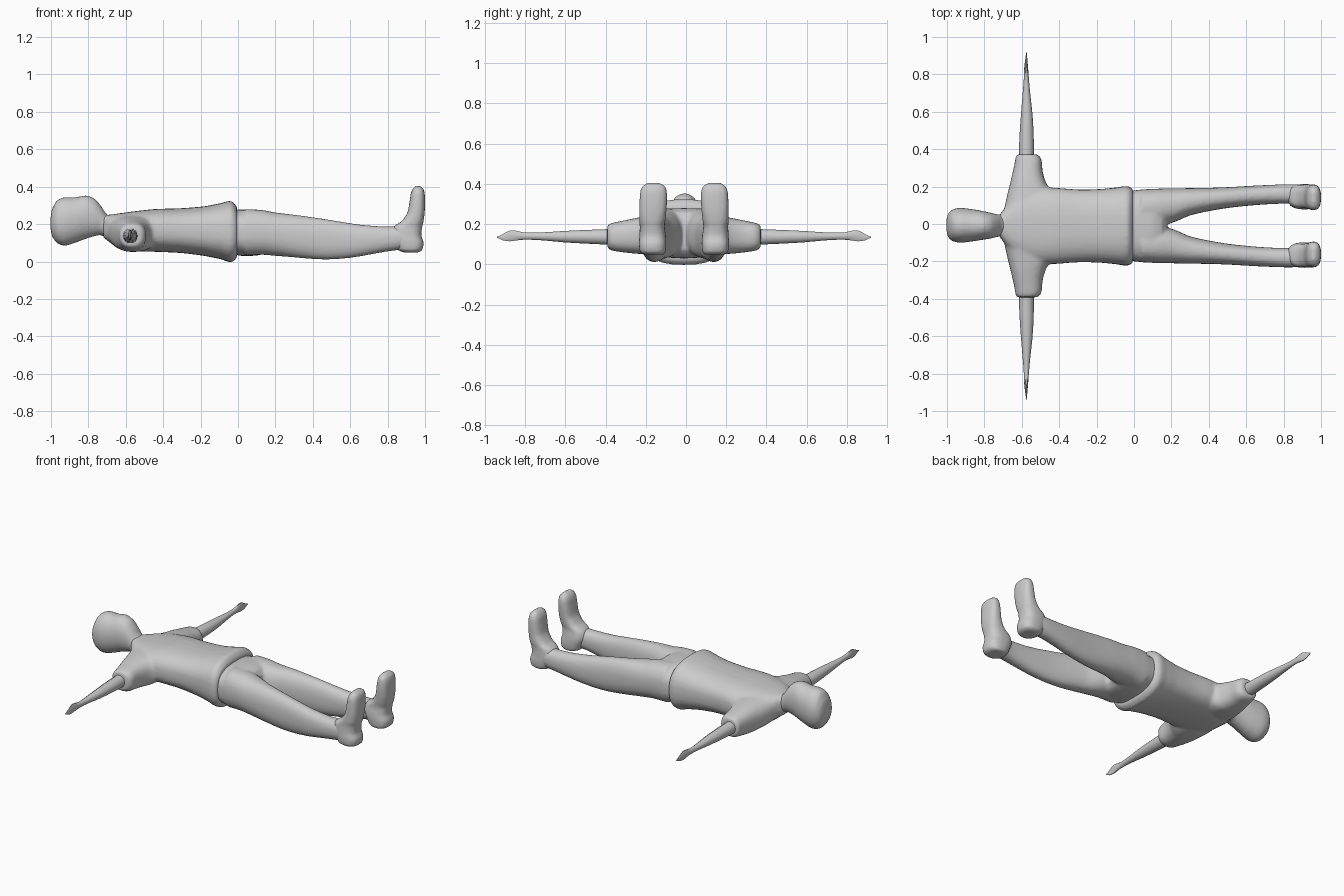
import bpy, bmesh, math

grey = bpy.data.materials.new("plain_grey")
grey.diffuse_color = (0.6, 0.6, 0.6, 1)
MID = -0.01   # y of the symmetry plane


def spline(a, b, c, d, t):
    return 0.5 * (2 * b + (c - a) * t + (2 * a - 5 * b + 4 * c - d) * t * t
                  + (3 * b - a - 3 * c + d) * t ** 3)


def loft(bm, axis, rows, power=2.3, sides=32, steps=5, side=1):
    """Skin rounded sections. Row: (position, low u, high u, low v, high v)."""
    dense = []
    n = len(rows)
    for i in range(n - 1):
        q = [rows[max(i - 1, 0)], rows[i], rows[i + 1], rows[min(i + 2, n - 1)]]
        for s in range(steps):
            t = s / steps
            row = [spline(*(r[k] for r in q), t) for k in range(5)]
            row[0] = q[1][0] + (q[2][0] - q[1][0]) * t
            dense.append(row)
    dense.append(rows[-1])
    rings = []
    for p, u0, u1, v0, v1 in dense:
        ring = []
        for k in range(sides):
            a = 2 * math.pi * k / sides
            c, s = math.cos(a), math.sin(a)
            u = (u0 + u1) / 2 + (u1 - u0) / 2 * math.copysign(abs(c) ** (2 / power), c)
            v = (v0 + v1) / 2 + (v1 - v0) / 2 * math.copysign(abs(s) ** (2 / power), s)
            x, y, z = {"x": (p, u, v), "y": (u, p, v), "z": (u, v, p)}[axis]
            ring.append(bm.verts.new((x, MID + side * y, z)))
        rings.append(ring)
    faces = [bm.faces.new(rings[0]), bm.faces.new(rings[-1][::-1])]
    for r, q in zip(rings, rings[1:]):
        for k in range(sides):
            j = (k + 1) % sides
            faces.append(bm.faces.new((r[k], q[k], q[j], r[j])))
    bmesh.ops.recalc_face_normals(bm, faces=faces)


def finish(name, bm, voxel=0, smooth=0):
    mesh = bpy.data.meshes.new(name)
    bm.to_mesh(mesh)
    bm.free()
    mesh.materials.append(grey)
    ob = bpy.data.objects.new(name, mesh)
    bpy.context.collection.objects.link(ob)
    bpy.context.view_layer.objects.active = ob
    ob.select_set(True)
    if voxel:
        m = ob.modifiers.new("blend", "REMESH")
        m.mode, m.voxel_size = "VOXEL", voxel
        m.use_smooth_shade = True
        m = ob.modifiers.new("soften", "SMOOTH")
        m.iterations = smooth
        bpy.ops.object.modifier_apply(modifier="blend")
        bpy.ops.object.modifier_apply(modifier="soften")
    bpy.ops.object.shade_smooth_by_angle(angle=math.radians(50))
    ob.select_set(False)


# Head and neck, face up
bm = bmesh.new()
loft(bm, "x", [
    (-1.002, -.03, .04, .17, .24), (-.995, -.06, .065, .135, .28),
    (-.97, -.082, .088, .10, .325), (-.93, -.09, .096, .084, .343),
    (-.87, -.084, .09, .10, .343), (-.81, -.075, .08, .122, .353),
    (-.765, -.068, .07, .135, .335), (-.735, -.06, .063, .14, .30),
    (-.70, -.056, .06, .125, .25), (-.64, -.06, .06, .11, .23)], power=2.1)
finish("head", bm, .01, 3)

# Shirt: torso plus tapering sleeves
bm = bmesh.new()
loft(bm, "x", [
    (-.72, -.06, .06, .125, .25), (-.69, -.10, .10, .105, .25),
    (-.64, -.16, .16, .068, .257), (-.56, -.20, .20, .055, .268),
    (-.45, -.205, .205, .052, .28), (-.30, -.195, .195, .045, .285),
    (-.18, -.197, .197, .03, .295), (-.09, -.206, .206, .012, .312),
    (-.04, -.213, .213, -.004, .324), (-.02, -.207, .207, .005, .312),
    (-.005, -.197, .197, .022, .292)], power=2.6)
for side in (-1, 1):
    loft(bm, "y", [
        (.02, -.70, -.42, .08, .25), (.10, -.692, -.43, .06, .25),
        (.18, -.675, -.44, .052, .24), (.23, -.662, -.47, .052, .232),
        (.29, -.648, -.488, .058, .22), (.35, -.636, -.493, .066, .208),
        (.375, -.632, -.505, .075, .20), (.382, -.622, -.52, .085, .19)],
        power=2.5, side=side)
finish("shirt", bm, .01, 5)

# Trousers: hips plus two legs
bm = bmesh.new()
loft(bm, "x", [
    (-.04, -.185, .185, .04, .275), (.02, -.192, .192, .03, .278),
    (.10, -.196, .196, .032, .278), (.15, -.17, .17, .045, .26),
    (.175, -.12, .12, .07, .23)], power=2.7)
for side in (-1, 1):
    loft(bm, "x", [
        (.04, .0, .195, .034, .28), (.13, .002, .199, .036, .275),
        (.20, .015, .20, .03, .262), (.30, .056, .202, .022, .25),
        (.42, .082, .204, .012, .234), (.52, .098, .208, .012, .218),
        (.64, .11, .215, .025, .199), (.75, .117, .22, .045, .189),
        (.83, .118, .222, .058, .187), (.90, .11, .22, .065, .19)],
        power=2.3, side=side)
finish("trousers", bm, .01, 4)

# Feet, toes pointing up
for side, tag in ((-1, "front"), (1, "back")):
    bm = bmesh.new()
    loft(bm, "z", [
        (.048, .885, .965, .10, .20), (.06, .855, .985, .092, .218),
        (.10, .835, .992, .088, .224), (.14, .82, .98, .09, .222),
        (.185, .83, .985, .096, .22), (.215, .875, .992, .093, .222),
        (.26, .905, .998, .088, .222), (.32, .917, 1.0, .084, .221),
        (.365, .924, .998, .086, .217), (.39, .935, .99, .095, .205),
        (.405, .95, .972, .12, .185)], power=2.6, side=side)
    finish(tag + "_foot", bm, .009, 2)

# Bare arms with flat pointed hands
for side, tag in ((-1, "front"), (1, "back")):
    bm = bmesh.new()
    loft(bm, "y", [
        (.30, -.615, -.535, .095, .18), (.40, -.615, -.535, .097, .176),
        (.50, -.611, -.537, .102, .172), (.60, -.604, -.543, .108, .167),
        (.70, -.596, -.554, .118, .16), (.79, -.589, -.562, .122, .158),
        (.83, -.588, -.565, .118, .167), (.865, -.585, -.568, .113, .17),
        (.90, -.58, -.571, .118, .152), (.93, -.577, -.574, .132, .138)],
        power=2, sides=10, steps=2, side=side)
    finish(tag + "_arm", bm)
